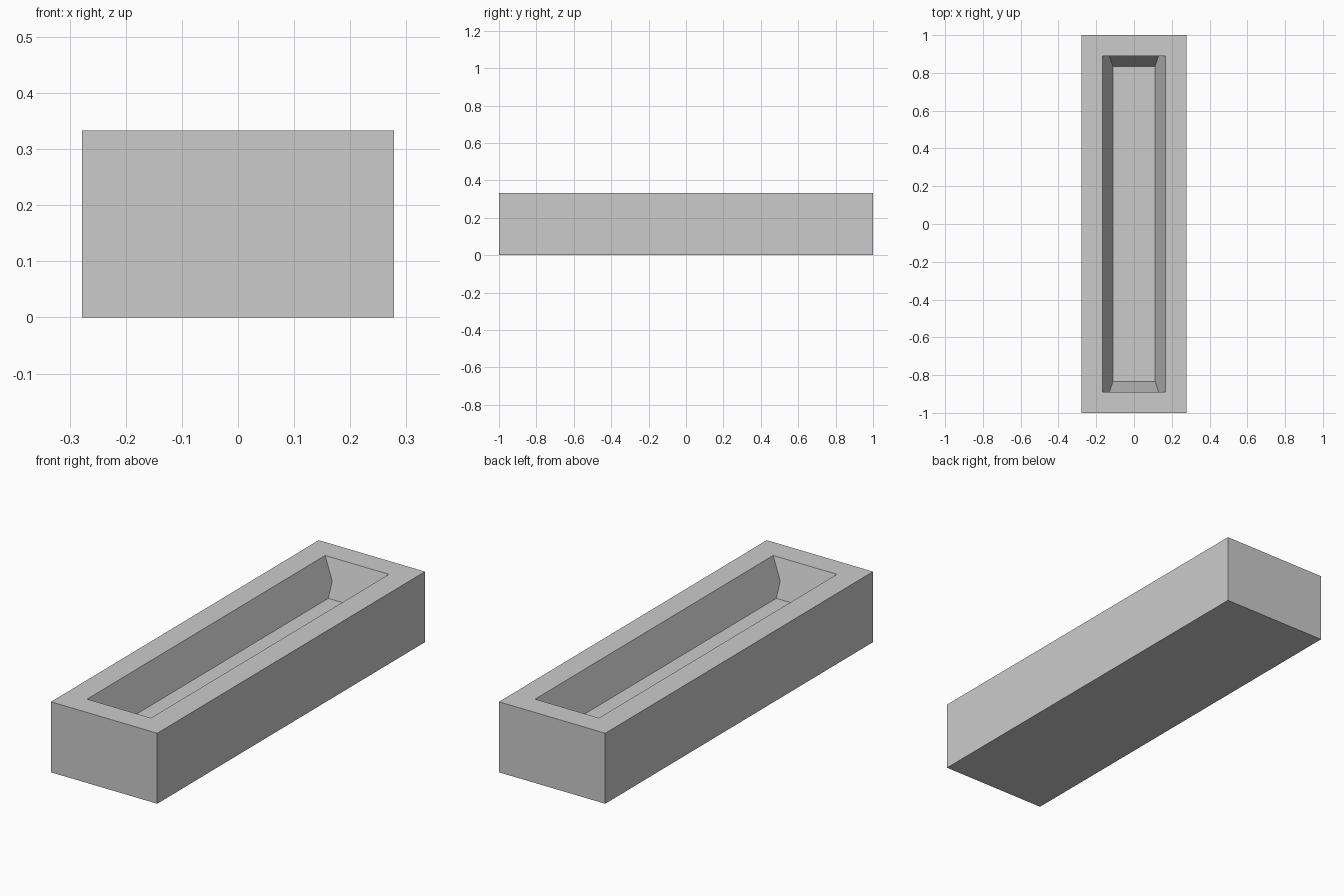
import bpy
import bmesh
import math

cube = bpy.data.objects.get("Cube")
if cube:
    bpy.data.objects.remove(cube, do_unlink=True)

U = 1 / 18  # module on which every size is based

# Flat stone grey
grey = bpy.data.materials.new("stone_grey")
grey.use_nodes = True
colour = (0.6, 0.6, 0.6, 1)
grey.diffuse_color = colour
grey.node_tree.nodes["Principled BSDF"].inputs["Base Color"].default_value = colour


def ring(bm, half_x, half_y, z):
    """Rectangle of four vertices, counter-clockwise from above."""
    corners = ((-1, -1), (1, -1), (1, 1), (-1, 1))
    return [bm.verts.new((sx * half_x * U, sy * half_y * U, z * U)) for sx, sy in corners]


# Trough section: outer base, outer rim, opening, end-wall bend, cavity floor
sections = [
    (5, 18, 0),
    (5, 18, 6),
    (3, 16, 6),
    (2 + 1 / 3, 16, 4),
    (2, 15, 3),
]

bm = bmesh.new()
rings = [ring(bm, *s) for s in sections]
for low, high in zip(rings, rings[1:]):
    for i in range(4):
        j = (i + 1) % 4
        bm.faces.new((low[i], low[j], high[j], high[i]))
bm.faces.new(rings[-1])            # cavity floor
bm.faces.new(reversed(rings[0]))   # underside

# Merge the two coplanar halves of each sloping side wall
bend = [e for e in bm.edges if len(e.link_faces) == 2
        and all(v in rings[3] for v in e.verts)
        and e.calc_face_angle() < math.radians(1)]
bmesh.ops.dissolve_edges(bm, edges=bend, use_verts=False)
bmesh.ops.recalc_face_normals(bm, faces=bm.faces)

mesh = bpy.data.meshes.new("trough")
bm.to_mesh(mesh)
bm.free()
mesh.materials.append(grey)
trough = bpy.data.objects.new("trough", mesh)
bpy.context.collection.objects.link(trough)
